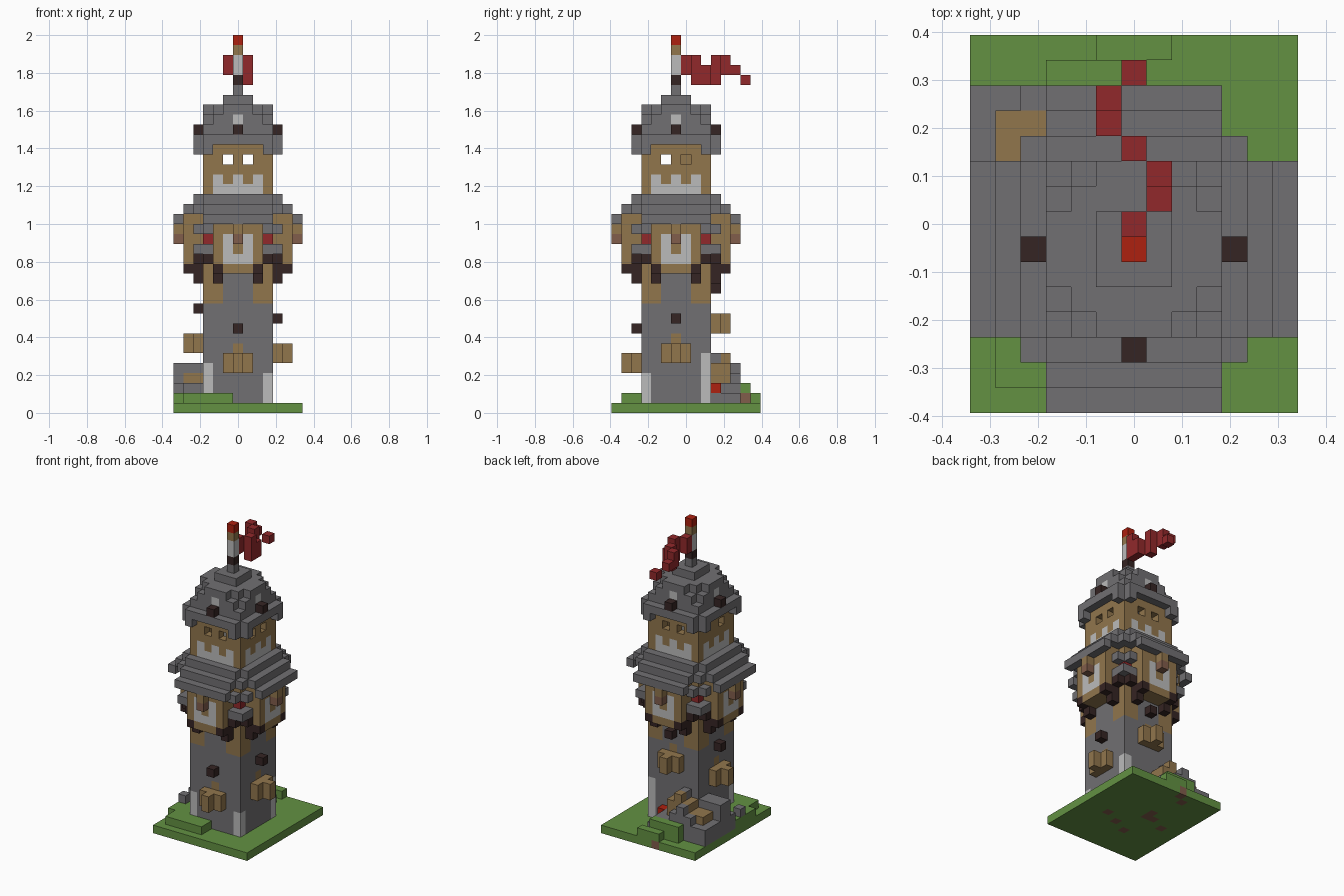
import bpy
import bmesh
from mathutils import Vector

old = bpy.data.objects.get("Cube")
if old:
    bpy.data.objects.remove(old, do_unlink=True)

U = 2 / 38          # edge of one block; the tower axis sits one block toward the front
COLORS = {
    "stone": (0.165, 0.160, 0.170), "pale_stone": (0.50, 0.50, 0.50),
    "timber": (0.285, 0.180, 0.073), "grass": (0.125, 0.283, 0.055),
    "dark_wood": (0.036, 0.018, 0.017), "banner_red": (0.285, 0.022, 0.024),
    "bright_red": (0.42, 0.015, 0.005), "clay": (0.22, 0.11, 0.07),
}
NAMES = list(COLORS)
MATS = []
for name, rgb in COLORS.items():
    m = bpy.data.materials.new(name)
    m.use_nodes = True
    m.diffuse_color = (*rgb, 1)
    bsdf = m.node_tree.nodes["Principled BSDF"]
    bsdf.inputs["Base Color"].default_value = (*rgb, 1)
    bsdf.inputs["Roughness"].default_value = 0.9
    MATS.append(m)


class Part:
    """A group of coloured blocks that becomes one mesh of its outer faces."""

    def __init__(self, name):
        self.name, self.cells = name, {}

    def box(self, xs, ys, zs, color, rule=lambda i, j: True):
        for i in range(xs[0], xs[1] + 1):
            for j in range(ys[0], ys[1] + 1):
                for k in range(zs[0], zs[1] + 1):
                    if rule(i, j):
                        self.cells[i, j, k] = color

    def square(self, r, zs, color, rule=lambda i, j: True):
        self.box((-r, r), (-r, r), zs, color, rule)

    def put(self, i, j, k, color):
        self.cells[i, j, k] = color

    def around(self, a, b, k, color):
        for i, j in {(p * s, q * t) for p, q in ((a, b), (b, a))
                     for s in (-1, 1) for t in (-1, 1)}:
            self.put(i, j, k, color)

    def build(self, underside=()):
        bm = bmesh.new()
        for (i, j, k), color in self.cells.items():
            c = Vector((i, j - 1, k + 0.5)) * U
            for axis in range(3):
                for s in (-1, 1):
                    n = Vector((0, 0, 0))
                    n[axis] = s
                    if (i + int(n.x), j + int(n.y), k + int(n.z)) in self.cells:
                        continue
                    a, b = Vector((0, 0, 0)), Vector((0, 0, 0))
                    a[(axis + 1) % 3], b[(axis + 2) % 3] = s, 1
                    vs = [bm.verts.new(c + (n + p * a + q * b) * U / 2)
                          for p, q in ((-1, -1), (1, -1), (1, 1), (-1, 1))]
                    f = bm.faces.new(vs)
                    spot = n.z < 0 and (i, j) in underside
                    f.material_index = NAMES.index("clay" if spot else color)
        bmesh.ops.remove_doubles(bm, verts=bm.verts[:], dist=U / 50)
        me = bpy.data.meshes.new(self.name)
        bm.to_mesh(me)
        bm.free()
        for m in MATS:
            me.materials.append(m)
        bpy.context.collection.objects.link(bpy.data.objects.new(self.name, me))


SIDES = {"front": (0, -1), "back": (0, 1), "left": (1, 0), "right": (-1, 0)}

# Ground slab with clay spots underneath
p = Part("ground")
p.box((-6, 6), (-6, 8), (0, 0), "grass")
p.put(-1, 8, 0, "clay")
p.build({(-1, 2), (-1, 3), (-2, 2), (-2, 7), (1, -1), (-1, -2), (-4, 1), (3, 0)})

# Raised turf
p = Part("turf_steps")
p.box((-5, -1), (-5, -4), (1, 1), "grass")
p.box((-6, -4), (-3, 0), (1, 1), "grass")
p.box((-3, 0), (7, 7), (1, 2), "grass")
p.box((-1, 1), (8, 8), (1, 1), "grass")
p.put(0, 7, 1, "clay")
p.build()

# Broken wall at the rear corner
p = Part("ruined_wall")
p.box((-6, 1), (4, 6), (1, 1), "stone")
p.box((-6, -4), (1, 6), (1, 2), "stone")
p.box((-3, 0), (4, 6), (2, 2), "stone")
p.box((-5, -4), (2, 5), (3, 3), "timber")
p.box((-3, -1), (4, 5), (3, 4), "timber")
p.box((-4, -2), (6, 6), (3, 3), "stone")
p.box((-6, -4), (2, 3), (4, 4), "stone")
p.box((-6, -6), (2, 3), (3, 3), "stone")
p.put(-3, 6, 4, "stone")
p.put(-2, 4, 5, "stone")
p.put(-2, 5, 5, "timber")
p.put(1, 4, 2, "bright_red")
p.box((-6, -6), (-1, -1), (1, 2), "stone")
p.build()

# Shaft with pale corner stones and timber corners near the top
p = Part("tower_shaft")
p.square(3, (1, 13), "stone")
for i, j, top in ((-3, -3, 4), (3, -3, 3), (3, 3, 5), (-3, 3, 4)):
    p.box((i, i), (j, j), (1, top), "pale_stone")
for k in (11, 12, 13):
    p.around(3, 3, k, "timber")
    if k < 13:
        p.around(2, 3, k, "timber")
for side, k in (("front", 6), ("back", 10), ("left", 7), ("right", 8)):
    dx, dy = SIDES[side]
    p.put(3 * dx, 3 * dy, k, "timber")
p.build()

# Small bay on each side of the shaft, and a beam end above it
for side, k, beam in (("front", 4, 8), ("back", 8, 12), ("left", 5, 9), ("right", 6, 10)):
    dx, dy = SIDES[side]
    p = Part(side + "_bay")
    for h in (k, k + 1):
        for t in (-1, 0, 1):
            p.put(4 * dx + t * dy, 4 * dy + t * dx, h, "timber")
        p.put(5 * dx, 5 * dy, h, "timber")
    p.build()
    p = Part(side + "_beam_end")
    p.put(4 * dx, 4 * dy, beam, "dark_wood")
    p.build()

# Wide middle storey
p = Part("gallery")
p.square(5, (14, 14), "timber", lambda i, j: min(abs(i), abs(j)) <= 1 or max(abs(i), abs(j)) <= 3)
p.square(5, (15, 19), "timber", lambda i, j: min(abs(i), abs(j)) <= 2 or max(abs(i), abs(j)) <= 3)
for k in (15, 16, 17):
    p.around(1, 5, k, "pale_stone")
p.around(0, 5, 15, "pale_stone")
p.around(0, 5, 17, "pale_stone")
p.around(3, 3, 17, "banner_red")
p.around(3, 3, 18, "grass")
p.build()

p = Part("gallery_brackets")
p.around(2, 5, 14, "dark_wood")
p.around(2, 4, 14, "dark_wood")
p.around(2, 4, 13, "dark_wood")
p.around(3, 4, 15, "dark_wood")
p.build()

p = Part("gallery_corner_stones")
for k in (16, 18):
    p.around(3, 4, k, "stone")
p.around(4, 4, 16, "stone")
p.build()

p = Part("gallery_window_hoods")
p.around(0, 6, 17, "clay")
p.around(0, 6, 18, "timber")
p.build()

# Stepped skirt roof
p = Part("gallery_roof")
p.square(6, (19, 19), "stone", lambda i, j: max(abs(i), abs(j)) == 6 and min(abs(i), abs(j)) <= 3)
p.square(5, (20, 20), "stone", lambda i, j: min(abs(i), abs(j)) <= 3 or max(abs(i), abs(j)) <= 4)
p.square(4, (21, 21), "stone", lambda i, j: min(abs(i), abs(j)) <= 3)
p.build()

# Hollow upper room with openings and a pale scalloped band
p = Part("upper_room")
p.square(3, (22, 26), "timber", lambda i, j: max(abs(i), abs(j)) == 3)
for t in (0, 1, 2):
    p.around(t, 3, 22, "pale_stone")
for t in (0, 2):
    p.around(t, 3, 23, "pale_stone")
for t in (-1, 1):
    for cell in ((t, -3, 25), (t, 3, 25), (3, t, 25), (-3, t, 25)):
        if cell != (-3, 1, 25):
            del p.cells[cell]
p.build()

# Stepped top roof
p = Part("top_roof")
p.around(3, 4, 26, "stone")
p.square(4, (27, 27), "stone", lambda i, j: abs(i) + abs(j) < 8)
p.square(3, (28, 28), "stone")
p.square(3, (29, 29), "stone", lambda i, j: abs(i) + abs(j) <= 5)
p.square(3, (30, 30), "stone", lambda i, j: abs(i) + abs(j) <= 4)
p.square(1, (31, 31), "stone")
p.around(0, 3, 29, "pale_stone")
p.build()

p = Part("roof_beam_ends")
p.around(0, 4, 28, "dark_wood")
p.build()

# Flagpole and waving flag
p = Part("flagpole")
for k, color in enumerate(("stone", "dark_wood", "pale_stone", "pale_stone", "timber", "bright_red")):
    p.put(0, 0, 32 + k, color)
p.build()

p = Part("flag")
wave = ((0, 34, 35), (1, 33, 35), (1, 33, 34), (0, 33, 35), (-1, 34, 35), (-1, 34, 34), (0, 33, 33))
for j, (i, low, high) in enumerate(wave, 1):
    p.box((i, i), (j, j), (low, high), "banner_red")
p.build()
